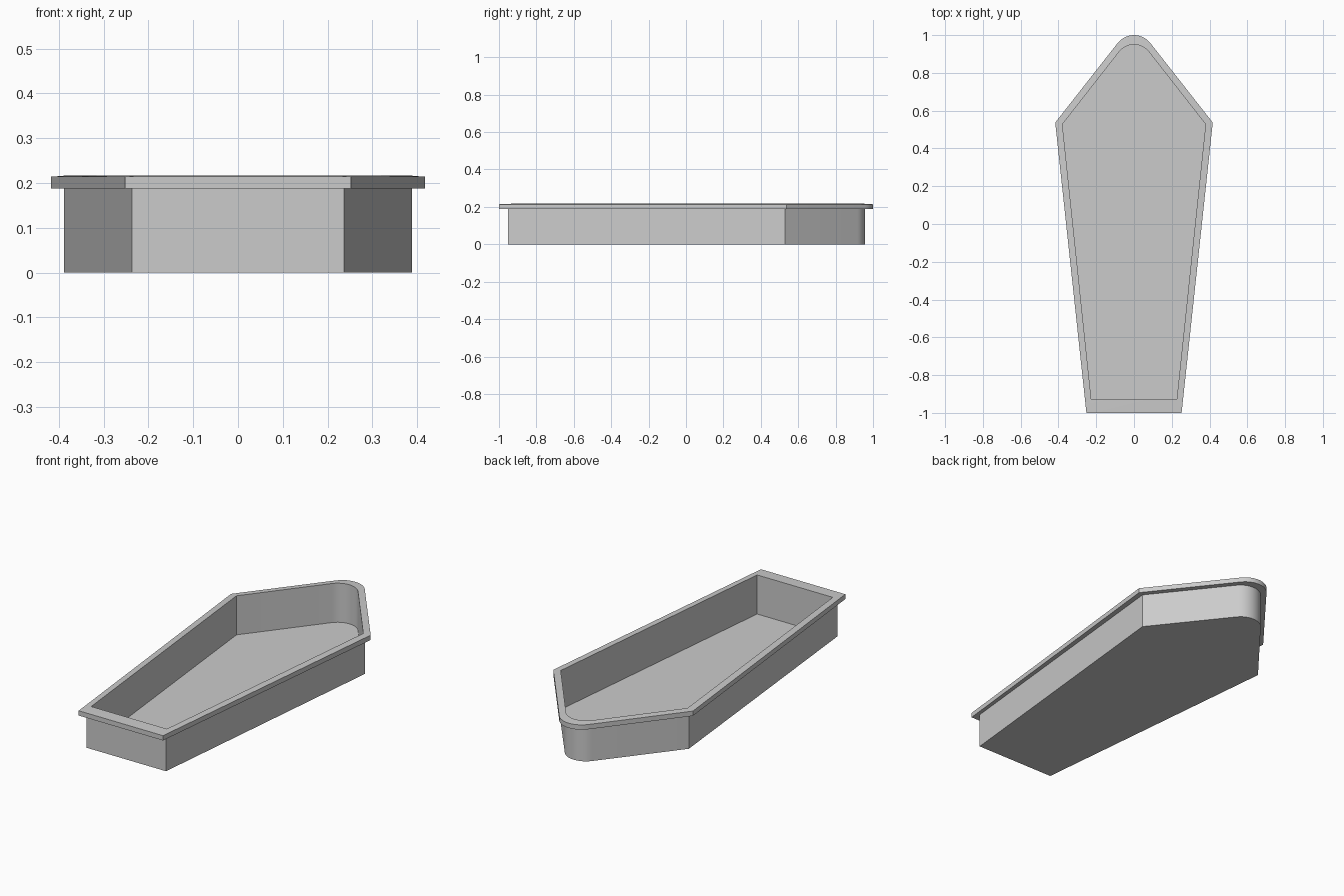
import bpy, bmesh, math
from mathutils import Vector

cube = bpy.data.objects.get("Cube")
if cube:
    bpy.data.objects.remove(cube, do_unlink=True)

grey = bpy.data.materials.new("plain grey")
grey.use_nodes = True
colour = (0.6, 0.6, 0.6, 1)
grey.diffuse_color = colour
grey.node_tree.nodes["Principled BSDF"].inputs["Base Color"].default_value = colour


def outline(foot_x, foot_y, shoulder_x, shoulder_y, tip_y, radius, steps=12):
    """Six-sided tapered outline whose head is a rounded point."""
    centre = Vector((0, tip_y - radius))
    to_shoulder = Vector((shoulder_x, shoulder_y)) - centre
    # Angle where the straight head edge meets the tip arc
    start = math.atan2(to_shoulder.y, to_shoulder.x) + math.acos(radius / to_shoulder.length)
    points = [(-foot_x, foot_y), (foot_x, foot_y), (shoulder_x, shoulder_y)]
    for i in range(steps + 1):
        a = start + (math.pi - 2 * start) * i / steps
        points.append((radius * math.cos(a), centre.y + radius * math.sin(a)))
    points.append((-shoulder_x, shoulder_y))
    return points


wall = outline(0.237, -0.953, 0.388, 0.53, 0.957, 0.104)
lip = outline(0.252, -1.0, 0.417, 0.537, 1.0, 0.11)
inside = outline(0.226, -0.93, 0.379, 0.528, 0.95, 0.1)

# Loft from the underside, up the wall, round the lip and down to the floor
bm = bmesh.new()
layers = [(wall, 0), (wall, 0.188), (lip, 0.188), (lip, 0.214), (inside, 0.217), (inside, 0.006)]
rings = [[bm.verts.new((x, y, z)) for x, y in shape] for shape, z in layers]
for low, high in zip(rings, rings[1:]):
    for i in range(len(low)):
        j = (i + 1) % len(low)
        bm.faces.new((low[i], low[j], high[j], high[i]))
bm.faces.new(rings[0][::-1])
bm.faces.new(rings[-1])
bmesh.ops.recalc_face_normals(bm, faces=bm.faces)

mesh = bpy.data.meshes.new("open_tapered_box")
bm.to_mesh(mesh)
bm.free()
mesh.materials.append(grey)
box = bpy.data.objects.new("open_tapered_box", mesh)
bpy.context.collection.objects.link(box)

# Smooth the rounded head, keep the corners crisp
bpy.ops.object.select_all(action="DESELECT")
box.select_set(True)
bpy.context.view_layer.objects.active = box
bpy.ops.object.shade_smooth_by_angle(angle=math.radians(25))
